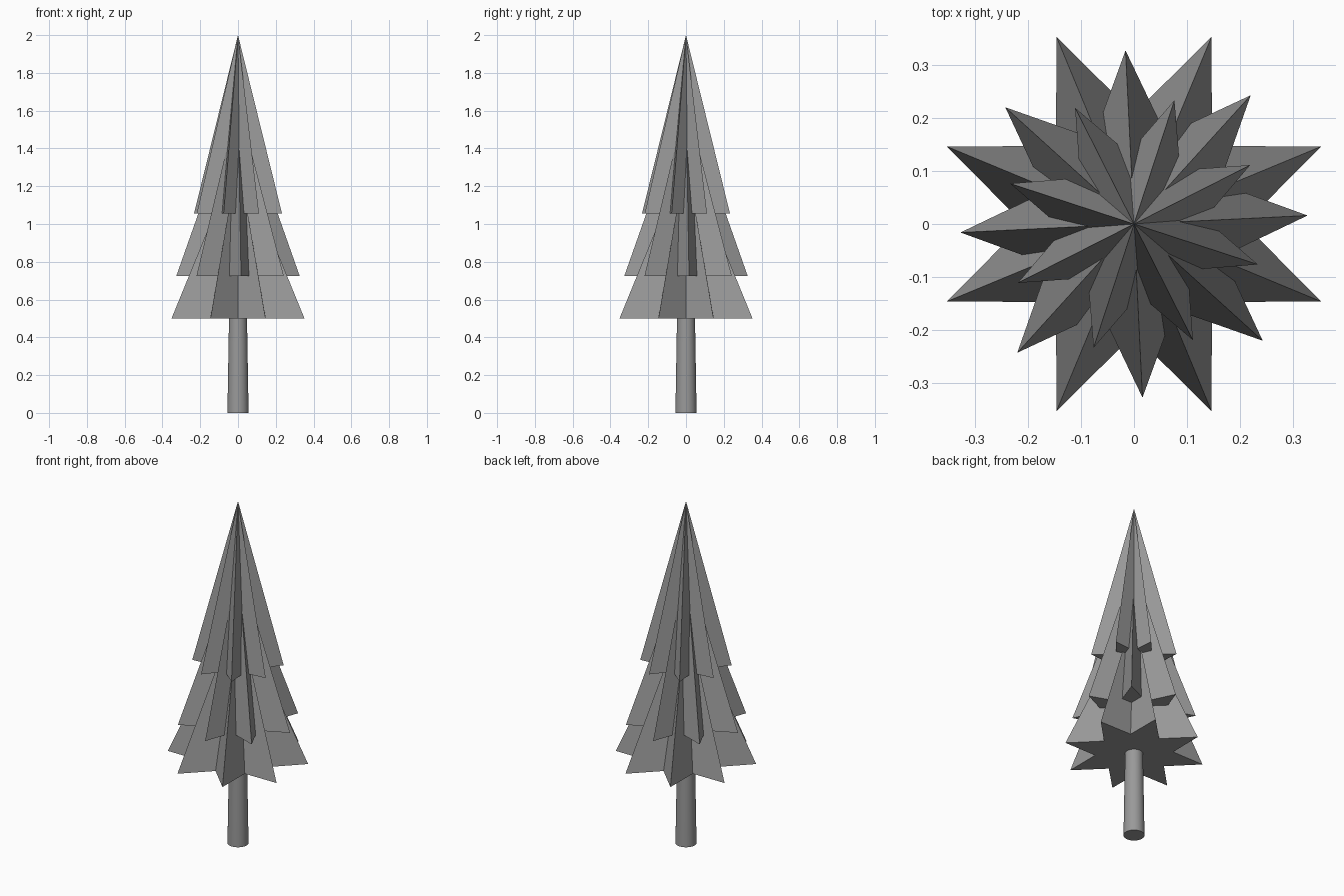
import bpy, bmesh
from math import sin, cos, pi, radians

cube = bpy.data.objects.get("Cube")
if cube:
    bpy.data.objects.remove(cube, do_unlink=True)


def make_material(name, rgb):
    mat = bpy.data.materials.new(name)
    mat.use_nodes = True
    mat.diffuse_color = (*rgb, 1)
    mat.node_tree.nodes["Principled BSDF"].inputs["Base Color"].default_value = (*rgb, 1)
    return mat


grey = make_material("plain grey", (0.32, 0.32, 0.32))


def star_cone(name, radius, base, apex, turn, points=8, inner=0.545):
    """Pointed foliage tier: a flat star base joined to one tip."""
    bm = bmesh.new()
    ring = []
    for i in range(points * 2):
        a = radians(turn) + i * pi / points
        r = radius if i % 2 == 0 else radius * inner
        ring.append(bm.verts.new((r * cos(a), r * sin(a), base)))
    tip = bm.verts.new((0, 0, apex))
    bm.faces.new(ring[::-1])
    for i, v in enumerate(ring):
        bm.faces.new((v, ring[(i + 1) % len(ring)], tip))
    mesh = bpy.data.meshes.new(name)
    bm.to_mesh(mesh)
    bm.free()
    mesh.materials.append(grey)
    obj = bpy.data.objects.new(name, mesh)
    bpy.context.collection.objects.link(obj)
    return obj


# Foliage, three overlapping star tiers
star_cone("lower_foliage", 0.381, 0.5, 1.36, 22.5)
star_cone("middle_foliage", 0.327, 0.725, 1.65, 2.8)
star_cone("upper_foliage", 0.245, 1.055, 2.0, 26.9)

# Tapered round trunk, ending inside the lower foliage
bpy.ops.mesh.primitive_cone_add(vertices=32, radius1=0.056, radius2=0.046,
                                depth=0.6, location=(0, 0, 0.3))
trunk = bpy.context.object
trunk.name = "trunk"
trunk.data.materials.append(grey)
bpy.ops.object.shade_smooth_by_angle(angle=radians(40))
